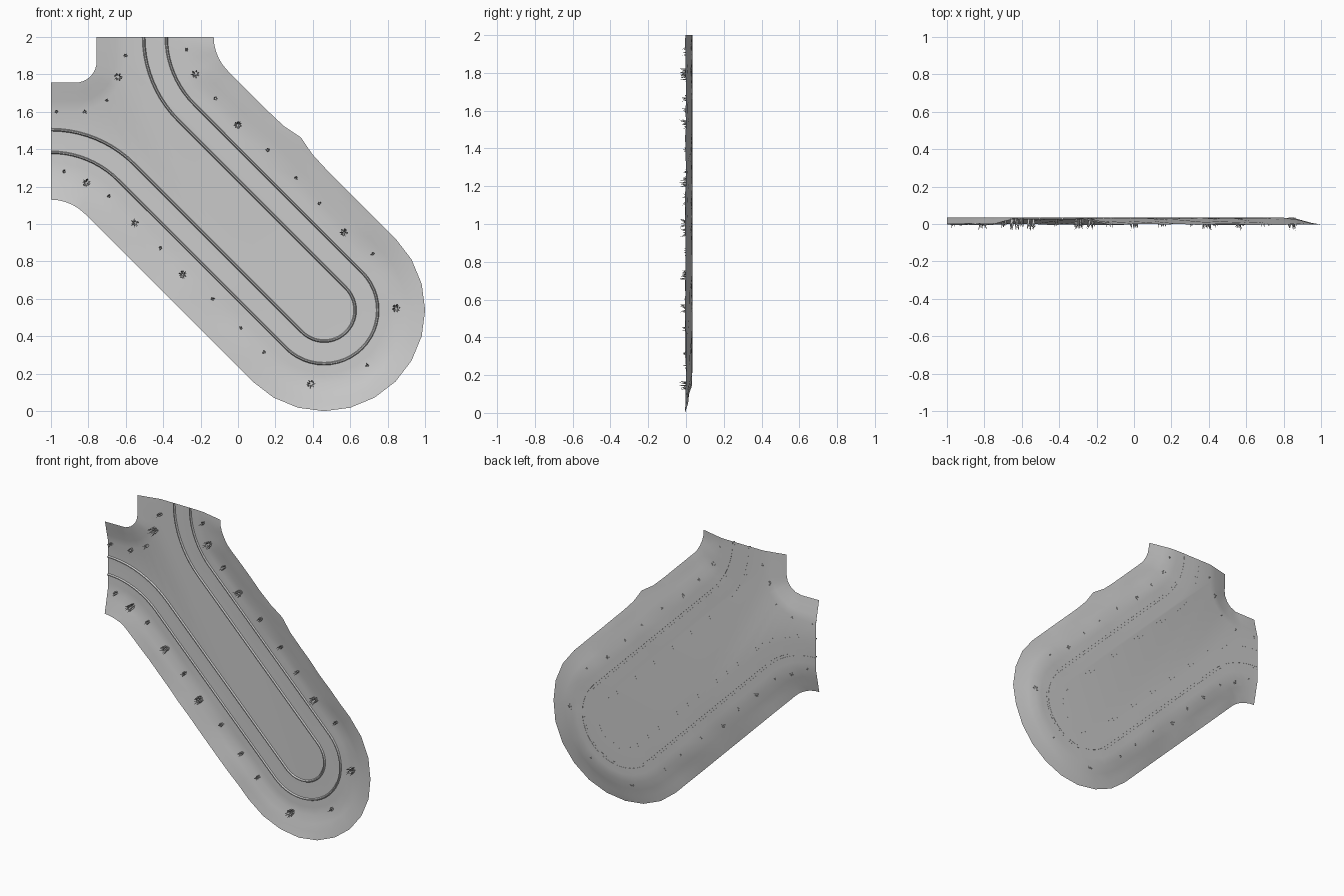
import bpy, bmesh, random
from math import sin, cos, pi, sqrt, exp, radians
from mathutils import Vector

if "Cube" in bpy.data.objects:
    bpy.data.objects.remove(bpy.data.objects["Cube"])

random.seed(4)
S = sqrt(0.5)


def arc(cx, cz, r, a0, a1, n):
    return [(cx + r * cos(radians(a0 + (a1 - a0) * i / n)),
             cz + r * sin(radians(a0 + (a1 - a0) * i / n))) for i in range(n + 1)]


def path(d, k=1):
    """U-shaped curve at distance d from the tile's diagonal axis."""
    R = 0.796 - d
    left = arc(-1, 0.874, R, 90, 45, 5 * k)
    cap = arc(0.46, 0.54, d, 225, 405, 12 * k)
    right = arc(0.126, 2, R, 225, 180, 5 * k)

    def between(a, b, n=12):
        return [(a[0] + (b[0] - a[0]) * i / n, a[1] + (b[1] - a[1]) * i / n) for i in range(1, n)]
    return left + between(left[-1], cap[0]) + cap + between(cap[-1], right[0]) + right


def notch(r):
    """Inside corner curve at the upper left."""
    a = arc(-0.87, 1.87, r, -90, 0, 8)
    return [(-1, 1.87 - r)] + a + [(-0.87 + r, 2)]


def finish(bm, name, smooth=None):
    me = bpy.data.meshes.new(name)
    bm.to_mesh(me)
    bm.free()
    ob = bpy.data.objects.new(name, me)
    bpy.context.collection.objects.link(ob)
    if smooth:
        bpy.context.view_layer.objects.active = ob
        ob.select_set(True)
        bpy.ops.object.shade_smooth_by_angle(angle=radians(smooth))
        ob.select_set(False)
    return ob


def bridge(bm, a, b):
    for i in range(len(a) - 1):
        bm.faces.new((a[i], a[i + 1], b[i + 1], b[i]))


# Ground: a shallow dish with an uneven bank and a flat floor
BANK = [(0.54, -0.003), (0.49, 0.008), (0.44, 0.019), (0.39, 0.030), (0.34, 0.033), (0.2, 0.034)]
CORNER = [(0.115, 0.0), (0.165, 0.011), (0.215, 0.023), (0.265, 0.034)]


def ring(bm, pts, y, wobble, bulge=0):
    out = []
    for i, (x, z) in enumerate(pts):
        ends = i in (0, len(pts) - 1)
        j = 0 if ends else random.uniform(-wobble, wobble)
        g = bulge * exp(-((x - 0.33) ** 2 + (z - 1.45) ** 2) / 0.006)
        out.append(bm.verts.new((x + g * S, y + j, z + g * S)))
    return out


bm = bmesh.new()
rings = [ring(bm, path(d), y, 0.004 if d > 0.36 else 0, max(0, (d - 0.36) * 0.14))
         for d, y in BANK]
for a, b in zip(rings, rings[1:]):
    bridge(bm, a, b)
corners = [ring(bm, notch(r), y, 0.003 if r < 0.25 else 0) for r, y in CORNER]
for a, b in zip(corners, corners[1:]):
    bridge(bm, b, a)
bm.faces.new(rings[-1] + corners[-1][::-1])
bm.normal_update()
for f in bm.faces:
    if f.normal.y > 0:
        f.normal_flip()
finish(bm, "ground", 30)


# Track: two slim raised rails following the U curve
def rail(name, d):
    bm = bmesh.new()
    section = [(-0.008, 0.0342), (-0.003, 0.024), (0.003, 0.024), (0.008, 0.0342)]
    rows = [[bm.verts.new((x, y, z)) for x, z in path(d + o, 2)] for o, y in section]
    for a, b in zip(rows, rows[1:]):
        bridge(bm, a, b)
    for i in (0, -1):
        bm.faces.new([r[i] for r in rows])
    bmesh.ops.recalc_face_normals(bm, faces=bm.faces)
    finish(bm, name)


rail("inner_rail", 0.166)
rail("outer_rail", 0.287)

# Grass tufts: clusters of leaning blades on the bank
SMALL = [(-.97, 1.60), (-.82, 1.60), (-.70, 1.66), (-.60, 1.90), (-.275, 1.93), (-.12, 1.67),
         (.16, 1.395), (.31, 1.245), (.435, 1.11), (.72, .84), (.69, .245), (.14, .315),
         (.015, .445), (-.135, .60), (-.415, .87), (-.69, 1.15), (-.93, 1.28)]
LARGE = [(-.64, 1.785), (-.23, 1.80), (0, 1.53), (.565, .955), (.845, .55), (.39, .145),
         (-.295, .73), (-.55, 1.005), (-.81, 1.22)]


def ground_y(x, z):
    ob = bpy.data.objects["ground"]
    hit, loc, _, _ = ob.ray_cast(Vector((x, -1, z)), Vector((0, 1, 0)))
    return loc.y if hit else 0.03


def tufts(name, spots, blades, spread, tip):
    bm = bmesh.new()
    for x, z in spots:
        base = ground_y(x, z) + 0.001
        for i in range(blades):
            a = 2 * pi * i / blades + random.uniform(-0.4, 0.4)
            r = spread * random.uniform(0.2, 0.7)
            h = (base - tip) * random.uniform(0.55, 1.0)
            cx, cz = x + r * cos(a), z + r * sin(a)
            w = 0.0035
            foot = [bm.verts.new((cx + w * cos(a + t), base, cz + w * sin(a + t)))
                    for t in (0, 2 * pi / 3, 4 * pi / 3)]
            mid = [bm.verts.new((v.co.x + 0.2 * spread * cos(a), base - h * 0.6,
                                 v.co.z + 0.2 * spread * sin(a))) for v in foot]
            top = bm.verts.new((x + spread * cos(a), base - h, z + spread * sin(a)))
            for k in range(3):
                n = (k + 1) % 3
                bm.faces.new((foot[k], foot[n], mid[n], mid[k]))
                bm.faces.new((mid[k], mid[n], top))
    bmesh.ops.recalc_face_normals(bm, faces=bm.faces)
    finish(bm, name)


bpy.context.view_layer.update()
tufts("small_grass_tufts", SMALL, 6, 0.011, -0.022)
tufts("large_grass_tufts", LARGE, 14, 0.024, -0.037)
